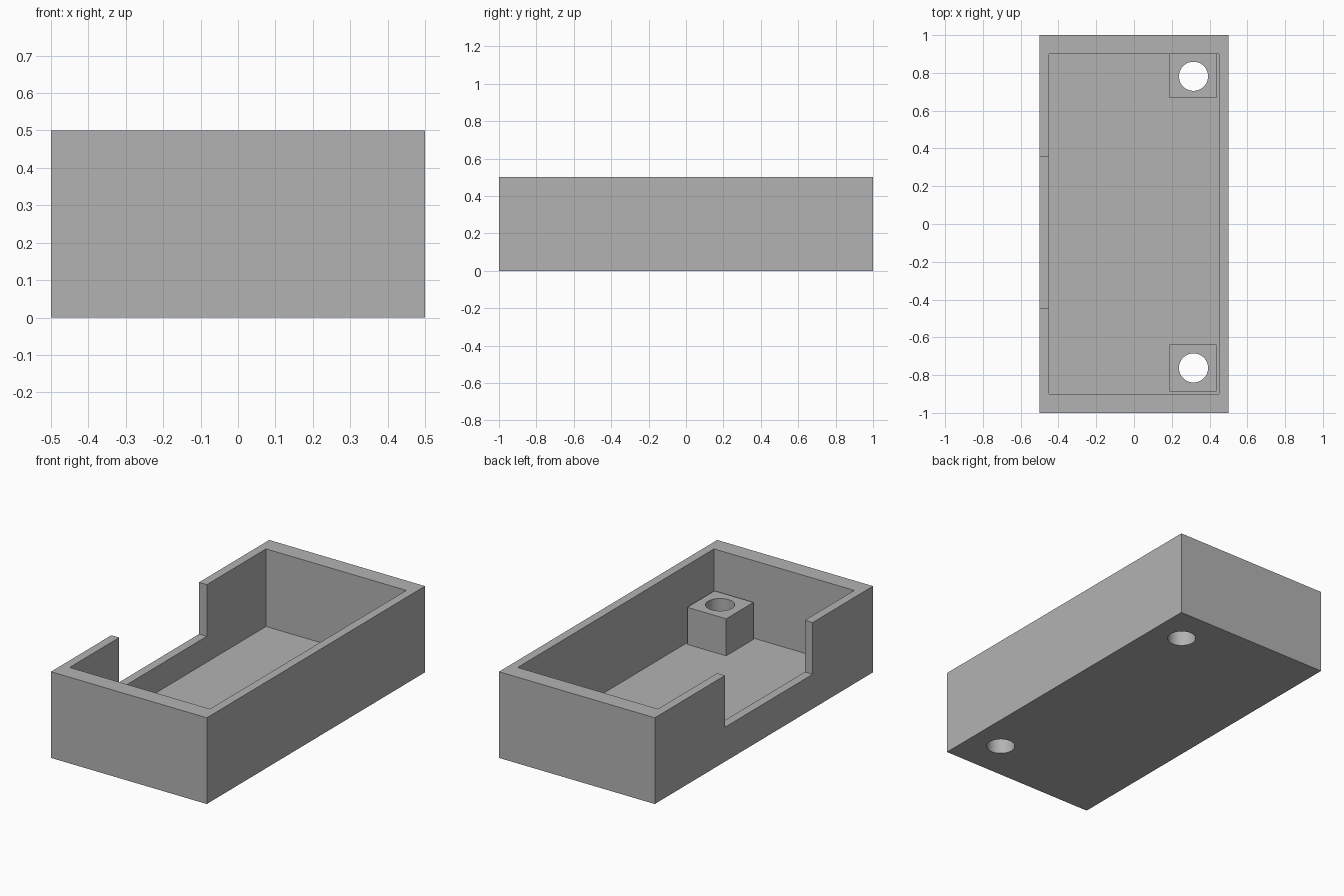
import bpy
import bmesh
import math
from mathutils import Matrix, Vector

cube = bpy.data.objects.get("Cube")
if cube:
    bpy.data.objects.remove(cube, do_unlink=True)

grey = bpy.data.materials.new("matte grey")
grey.use_nodes = True
COLOUR = (0.45, 0.45, 0.45, 1.0)
grey.diffuse_color = COLOUR
grey.node_tree.nodes["Principled BSDF"].inputs["Base Color"].default_value = COLOUR


def finish(name, bm):
    mesh = bpy.data.meshes.new(name)
    bm.to_mesh(mesh)
    bm.free()
    mesh.materials.append(grey)
    obj = bpy.data.objects.new(name, mesh)
    bpy.context.collection.objects.link(obj)
    return obj


def box(name, low, high):
    low, high = Vector(low), Vector(high)
    bm = bmesh.new()
    place = Matrix.Translation((low + high) / 2) @ Matrix.Diagonal((high - low).to_4d())
    bmesh.ops.create_cube(bm, size=1, matrix=place)
    return finish(name, bm)


def cylinder(name, x, y, radius):
    bm = bmesh.new()
    bmesh.ops.create_cone(bm, cap_ends=True, segments=64, radius1=radius, radius2=radius,
                          depth=2, matrix=Matrix.Translation((x, y, 0)))
    return finish(name, bm)


def combine(target, tool, operation):
    """Apply a boolean and remove the tool object."""
    tool.hide_render = True
    mod = target.modifiers.new(tool.name, "BOOLEAN")
    mod.operation = operation
    mod.solver = "EXACT"
    mod.object = tool
    bpy.context.view_layer.objects.active = target
    bpy.ops.object.modifier_apply(modifier=mod.name)
    bpy.data.objects.remove(tool, do_unlink=True)


FLOOR, HEIGHT = 0.05, 0.5
POST_X, POST_HALF, POST_TOP = 0.313, 0.125, 0.265

# Open tray with thicker end walls
tray = box("open_tray", (-0.5, -1, 0), (0.5, 1, HEIGHT))
combine(tray, box("cavity", (-0.45, -0.9, FLOOR), (0.45, 0.9, 1)), "DIFFERENCE")

# Wide notch in one long wall
combine(tray, box("notch", (-0.7, -0.446, 0.2), (-0.4, 0.357, 1)), "DIFFERENCE")

# Square mounting posts with through holes
for post_y, hole_y in ((-0.762, -0.762), (0.792, 0.782)):
    post = box("mounting_post",
               (POST_X - POST_HALF, post_y - POST_HALF, FLOOR / 2),
               (POST_X + POST_HALF, post_y + POST_HALF, POST_TOP))
    combine(tray, post, "UNION")
    combine(tray, cylinder("screw_hole", POST_X + 0.002, hole_y, 0.077), "DIFFERENCE")

# Smooth hole walls, crisp edges elsewhere
bpy.ops.object.select_all(action="DESELECT")
tray.select_set(True)
bpy.context.view_layer.objects.active = tray
bpy.ops.object.shade_smooth_by_angle(angle=math.radians(30))
